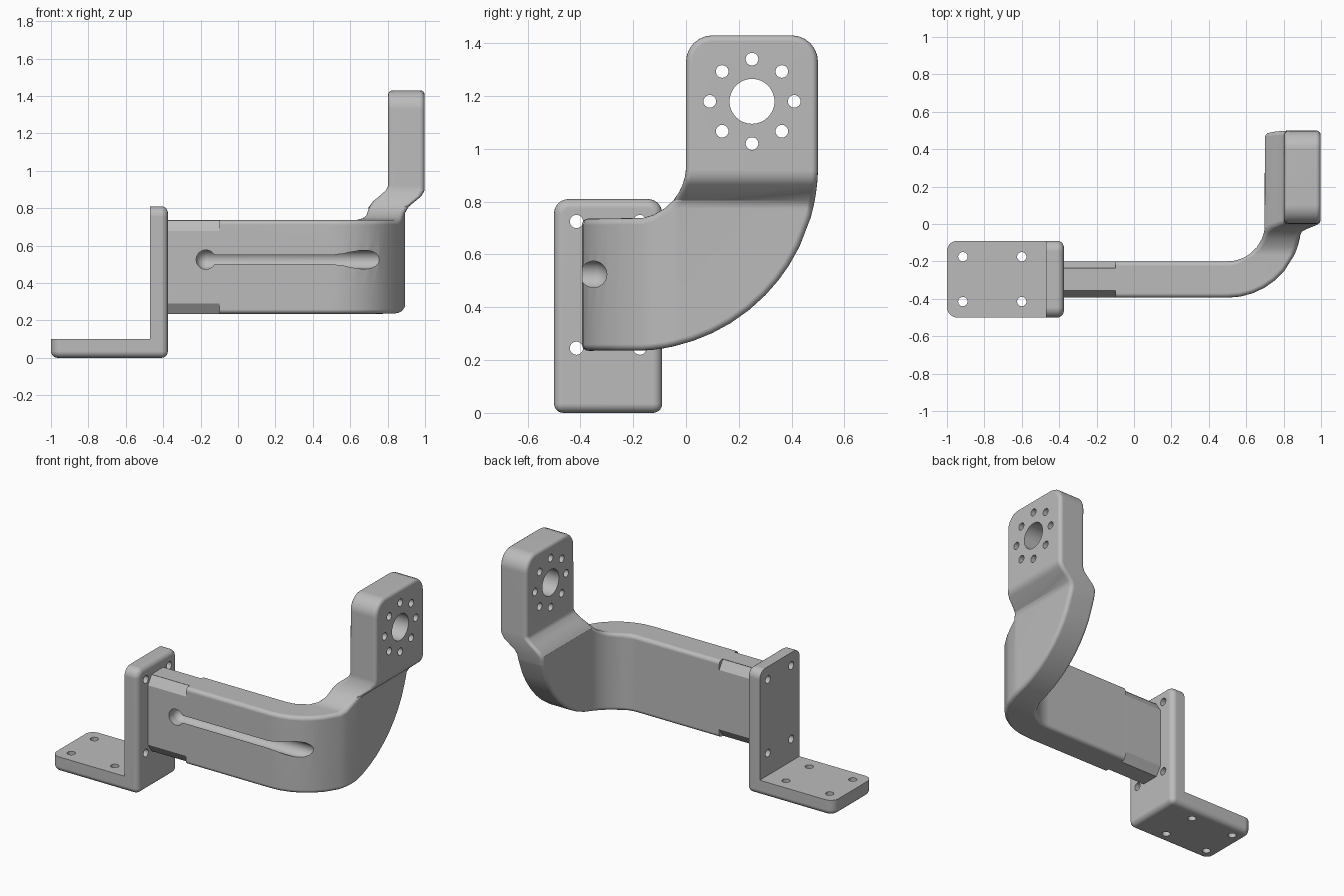
import bpy, bmesh
from math import sin, cos, sqrt, pi, radians
from mathutils import Matrix, Vector

if "Cube" in bpy.data.objects:
    bpy.data.objects.remove(bpy.data.objects["Cube"], do_unlink=True)

GREY = bpy.data.materials.new("plain grey")
GREY.use_nodes = True
COLOUR = (0.5, 0.5, 0.5, 1)
GREY.diffuse_color = COLOUR
GREY.node_tree.nodes["Principled BSDF"].inputs["Base Color"].default_value = COLOUR


def finish(name, bm):
    """Turn a bmesh into an object."""
    bmesh.ops.recalc_face_normals(bm, faces=bm.faces)
    mesh = bpy.data.meshes.new(name)
    bm.to_mesh(mesh)
    bm.free()
    mesh.materials.append(GREY)
    obj = bpy.data.objects.new(name, mesh)
    bpy.context.scene.collection.objects.link(obj)
    return obj


def prism(points, place, shift):
    """Extrude a flat outline along a vector."""
    bm = bmesh.new()
    face = bm.faces.new([bm.verts.new(place(*p)) for p in points])
    ext = bmesh.ops.extrude_face_region(bm, geom=[face])["geom"]
    bmesh.ops.translate(bm, vec=shift, verts=[v for v in ext if isinstance(v, bmesh.types.BMVert)])
    return bm


def cylinder(bm, a, b, r, sides=32, scale=(1, 1, 1)):
    a, b = Vector(a), Vector(b)
    turn = (b - a).to_track_quat("Z", "Y").to_matrix().to_4x4()
    mat = Matrix.Translation((a + b) / 2) @ Matrix.Diagonal((*scale, 1)) @ turn
    bmesh.ops.create_cone(bm, cap_ends=True, segments=sides, radius1=r, radius2=r,
                          depth=(b - a).length, matrix=mat)


def bake(obj):
    """Replace the mesh by its modified result."""
    graph = bpy.context.evaluated_depsgraph_get()
    mesh = bpy.data.meshes.new_from_object(obj.evaluated_get(graph))
    obj.modifiers.clear()
    obj.data = mesh


def boolean(obj, bm, operation="DIFFERENCE"):
    cutter = finish("cutter", bm)
    mod = obj.modifiers.new("cut", "BOOLEAN")
    mod.operation, mod.solver, mod.object = operation, "EXACT", cutter
    bake(obj)
    bpy.data.objects.remove(cutter, do_unlink=True)


def smooth(obj):
    bpy.ops.object.select_all(action="DESELECT")
    obj.select_set(True)
    bpy.context.view_layer.objects.active = obj
    bpy.ops.object.shade_smooth_by_angle(angle=radians(32))
    obj.modifiers.new("even shading", "WEIGHTED_NORMAL").keep_sharp = True


def corner(cx, cy, r, start, n=6):
    """Quarter circle points, from a start angle."""
    return [(cx + r * cos(start + i * pi / 2 / n), cy + r * sin(start + i * pi / 2 / n))
            for i in range(n + 1)]


# Mounting bracket: an L with rounded corners and softened outer edges
BACK, TOP, END = -0.375, 0.81, -1.0
ell = [(END, 0), (BACK, 0), (BACK, TOP), (-0.47, TOP), (-0.47, 0.1), (END, 0.1)]
bm = prism(ell, lambda x, z: (x, -0.5, z), (0, 0.41, 0))


def edges_on(bm, axis, value):
    return [e for e in bm.edges if all(abs(v.co[axis] - value) < 1e-4 for v in e.verts)]


corners = [e for e in edges_on(bm, 0, END) if abs(e.verts[0].co.z - e.verts[1].co.z) > 0.01]
corners += [e for e in edges_on(bm, 2, TOP) if abs(e.verts[0].co.x - e.verts[1].co.x) > 0.01]
bmesh.ops.bevel(bm, geom=corners, offset=0.055, segments=7, profile=0.5, affect="EDGES")
outer = set(edges_on(bm, 2, 0)) | set(edges_on(bm, 0, BACK))
bmesh.ops.bevel(bm, geom=list(outer), offset=0.035, segments=5, profile=0.5, affect="EDGES")
bracket = finish("mounting_bracket", bm)

# Screw holes in both bracket plates
bm = bmesh.new()
for y in (-0.415, -0.175):
    for x in (-0.915, -0.6):
        cylinder(bm, (x, y, -0.1), (x, y, 0.2), 0.025, 24)
    for z in (0.245, 0.725):
        cylinder(bm, (-0.55, y, z), (-0.3, y, z), 0.025, 24)
boolean(bracket, bm)
smooth(bracket)

# Arm: bent plan outline crossed with the side outline
FRONT, REAR, LOW, HIGH = 0.394, 0.2, 0.235, 0.735
BEND_X, MID_Y, MID_Z = 0.5, -0.2, 0.935
levels = [0.738, 0.75, 0.775, 0.805, 0.835, 0.865, 0.895, 0.92]
steps = [MID_Y + sqrt(0.2 ** 2 - (MID_Z - z) ** 2) for z in levels]


def bend(r, degrees):
    ys = [-r * cos(radians(d)) for d in degrees] + steps[:5]
    return [(BEND_X + sqrt(r * r - y * y), y) for y in ys]


plan = [(-0.405, -FRONT)] + bend(FRONT, range(0, 59, 10)) + [(BEND_X + FRONT, 0.6)]
plan += [(BEND_X + REAR, 0.6)] + bend(REAR, (0, 12, 24))[::-1] + [(-0.405, -REAR)]
arm = finish("bent_arm", prism(plan, lambda x, y: (x, y, 0), (0, 0, 1.7)))

R = 0.7
under = [(y, MID_Z - sqrt(R * R - (y - MID_Y) ** 2))
         for y in steps[:4] + [0.03, 0.1, 0.17, 0.24, 0.3, 0.35, 0.39, 0.43]]
rise = [(MID_Y + sqrt(R * R - (MID_Z - z) ** 2), z) for z in levels]
side = [(-0.5, LOW)] + under + rise
side += corner(0.4, 1.33, 0.1, 0) + corner(0.1, 1.33, 0.1, pi / 2)
side += list(zip(steps, levels))[::-1] + [(-0.5, HIGH)]
boolean(arm, prism(side, lambda y, z: (-0.7, y, z), (2, 0, 0)), "INTERSECT")

# Sideways jog below the flange
bm = bmesh.new()
bm.from_mesh(arm.data)
bmesh.ops.remove_doubles(bm, verts=bm.verts, dist=0.0005)
for z in levels[2:]:
    bmesh.ops.bisect_plane(bm, geom=bm.verts[:] + bm.edges[:] + bm.faces[:], dist=0.0005,
                           plane_co=(0, 0, z), plane_no=(0, 0, 1))
for v in bm.verts:
    t = (v.co.z - 0.775 - 0.125 * (0.9 - v.co.x)) / 0.12
    t = min(max(t, 0), 1) if v.co.x > 0.6 else 0
    v.co.x += 0.104 * t * t * (3 - 2 * t)
bm.to_mesh(arm.data)
bm.free()

# Softened edges
mod = arm.modifiers.new("soft edges", "BEVEL")
mod.width, mod.segments, mod.limit_method = 0.024, 4, "ANGLE"
mod.angle_limit = radians(48)
mod.use_clamp_overlap = False
bake(arm)

# Flange bore and ring of bolt holes
bm = bmesh.new()
cylinder(bm, (0.6, 0.25, 1.18), (1.2, 0.25, 1.18), 0.085, 48)
for i in range(8):
    y, z = 0.25 + 0.16 * cos(i * pi / 4), 1.18 + 0.16 * sin(i * pi / 4)
    cylinder(bm, (0.6, y, z), (1.2, y, z), 0.024, 24)
boolean(arm, bm)

# Cable channel along the front and its rounded mouth
CY, CZ = -0.35, 0.525
bm = bmesh.new()
cylinder(bm, (-0.17, CY, CZ), (1.2, CY, CZ), 0.05, 40)
boolean(arm, bm)
bm = bmesh.new()
bmesh.ops.create_uvsphere(bm, u_segments=32, v_segments=16, radius=0.052,
                          matrix=Matrix.Rotation(pi / 2, 4, "X"))
for v in bm.verts:
    v.co += Vector((-0.172, CY - (0.15 if v.co.y < -0.001 else 0), CZ))
boolean(arm, bm)

# Relieved corners next to the bracket
bm = bmesh.new()
for y in (-FRONT, -REAR):
    for z in (LOW, HIGH):
        cylinder(bm, (-0.6, y, z), (-0.1, y, z), 0.056, 4, (1, 0.68, 1))
boolean(arm, bm)
smooth(arm)
